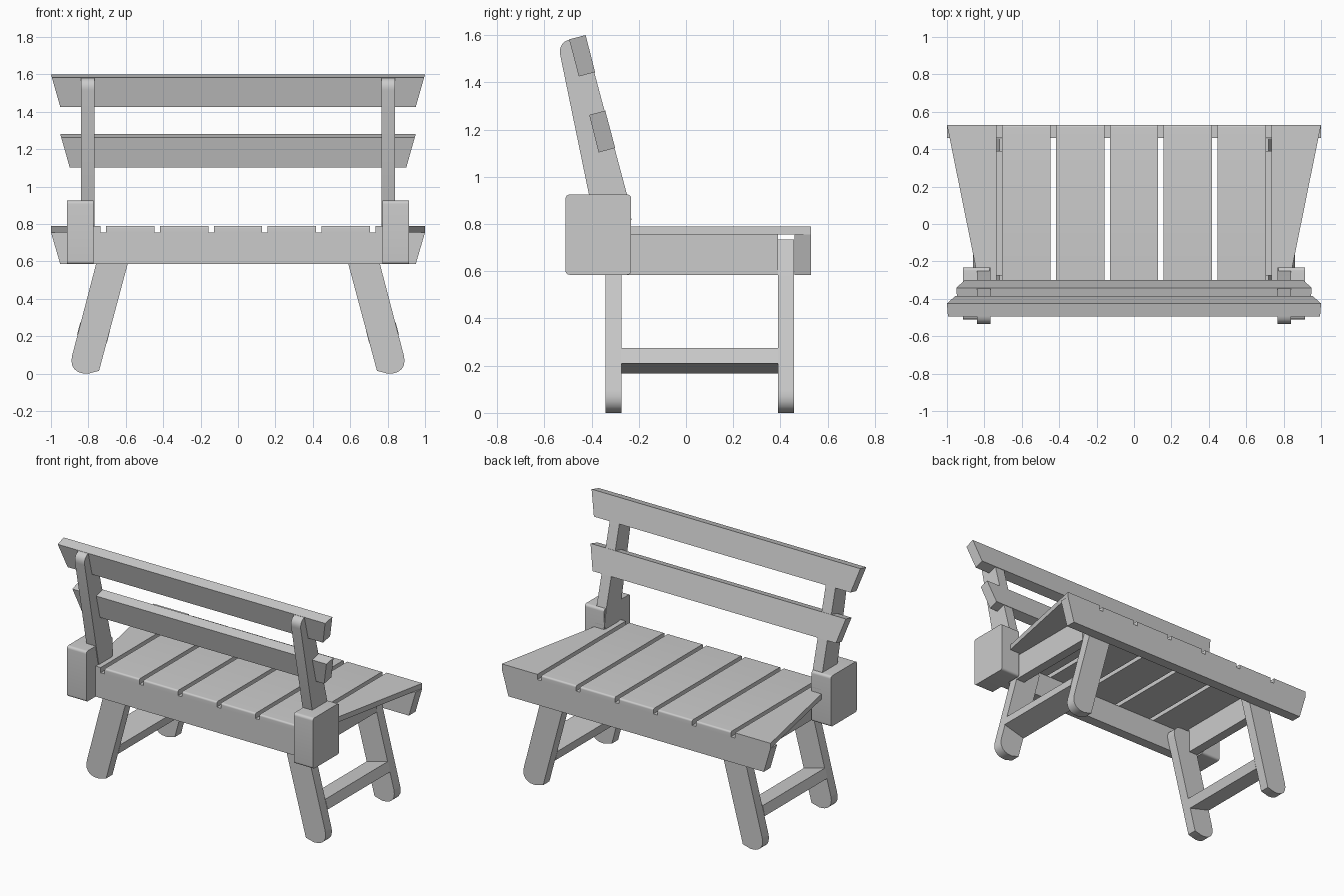
import bpy
import bmesh
from mathutils import Vector

cube = bpy.data.objects.get("Cube")
if cube:
    bpy.data.objects.remove(cube, do_unlink=True)

grey = bpy.data.materials.new("plain_grey")
grey.use_nodes = True
tone = (0.6, 0.6, 0.6, 1)
grey.diffuse_color = tone
grey.node_tree.nodes["Principled BSDF"].inputs["Base Color"].default_value = tone

parts = []


def rounded(corners, steps=6):
    """Turn (u, v, radius) corners into an outline with rounded corners."""
    out = []
    for i, (u, v, r) in enumerate(corners):
        p = Vector((u, v))
        if not r:
            out.append(p)
            continue
        a = p + (Vector(corners[i - 1][:2]) - p).normalized() * r
        b = p + (Vector(corners[(i + 1) % len(corners)][:2]) - p).normalized() * r
        for k in range(steps + 1):
            t = k / steps
            w = 0.8 * 2 * t * (1 - t)
            s = (1 - t) ** 2 + t ** 2 + w
            out.append((a * (1 - t) ** 2 + p * w + b * t ** 2) / s)
    return out


def prism(name, corners, axis, lo, hi, mirror=False):
    """Extrude an outline along an axis, optionally with a twin across x = 0."""
    outline = rounded([(c + (0,))[:3] for c in corners])
    place = {"x": lambda u, v, w: (w, u, v),
             "y": lambda u, v, w: (u, w, v),
             "z": lambda u, v, w: (u, v, w)}[axis]
    for side, sign in (("left_", 1), ("right_", -1)) if mirror else (("", 1),):
        bm = bmesh.new()
        rings = []
        for w in (lo, hi):
            ring = []
            for u, v in outline:
                x, y, z = place(u, v, w)
                ring.append(bm.verts.new((x * sign, y, z)))
            rings.append(ring)
            bm.faces.new(ring)
        n = len(outline)
        for i in range(n):
            j = (i + 1) % n
            bm.faces.new((rings[0][i], rings[0][j], rings[1][j], rings[1][i]))
        bmesh.ops.recalc_face_normals(bm, faces=bm.faces)
        mesh = bpy.data.meshes.new(side + name)
        bm.to_mesh(mesh)
        bm.free()
        mesh.materials.append(grey)
        obj = bpy.data.objects.new(side + name, mesh)
        bpy.context.collection.objects.link(obj)
        parts.append(obj)


BOTTOM, UNDER, TOP = 0.585, 0.755, 0.79
FRONT, BACK = -0.41, 0.53

# Seat planks: five straight ones and a flared one at each end
pitch, gap = 0.288, 0.03
edge = [(FRONT, UNDER), (BACK, UNDER), (BACK, TOP, 0.012), (FRONT, TOP, 0.012)]
for i in range(-2, 3):
    half = (pitch - gap) / 2
    prism(f"seat_plank_{i + 3}", edge, "x", i * pitch - half, i * pitch + half)
inner = 2.5 * pitch + gap / 2
prism("end_plank", [(inner, FRONT), (0.81, FRONT), (1, BACK), (inner, BACK)],
      "z", UNDER, TOP, True)

# Aprons under the plank ends, and the side rails
prism("rear_apron", [(-0.95, BOTTOM), (0.95, BOTTOM), (1, UNDER), (-1, UNDER)],
      "y", 0.46, BACK)
prism("front_apron", [(-0.8, BOTTOM), (0.8, BOTTOM), (0.81, UNDER), (-0.81, UNDER)],
      "y", FRONT, -0.34)
prism("side_rail", [(0.695, BOTTOM), (0.76, BOTTOM), (0.76, UNDER), (0.695, UNDER)],
      "y", -0.275, 0.39, True)

# Splayed legs and the stretchers between them
leg = [(0.55, 0.735, 0.08), (0.72, 0.735), (0.912, 0.0, 0.1), (0.8, 0.0),
       (0.743, 0.015)]
for name, y in (("front_leg", -0.34), ("rear_leg", 0.39)):
    prism(name, leg, "y", y, y + 0.067, True)
prism("stretcher", [(0.86, 0.21), (0.843, 0.275), (0.684, 0.232), (0.7, 0.167)],
      "y", -0.275, 0.39, True)

# Blocks that hold the back posts
prism("corner_block", [(-0.51, BOTTOM, 0.018), (-0.232, BOTTOM, 0.018),
                       (-0.232, 0.925, 0.018), (-0.51, 0.925, 0.018)],
      "x", 0.772, 0.915, True)

# Leaning posts with rounded ends
prism("back_post", [(-0.375, 0.75, 0.06), (-0.225, 0.79, 0.04), (-0.25, 0.925),
                    (-0.428, 1.59), (-0.545, 1.575, 0.06)],
      "x", 0.768, 0.84, True)


# Backrest boards: tilted section with slanted ends
def back_board(name, section, top_half, bottom_half):
    prism(name, section, "x", -1, 1)
    zs = [v for _, v in section]
    for vert in parts[-1].data.vertices:
        t = (vert.co.z - min(zs)) / (max(zs) - min(zs))
        vert.co.x *= bottom_half + (top_half - bottom_half) * t


back_board("upper_back_board", [(-0.495, 1.582), (-0.425, 1.6), (-0.385, 1.443),
                                (-0.454, 1.425)], 1.0, 0.95)
back_board("lower_back_board", [(-0.41, 1.262), (-0.342, 1.28), (-0.3, 1.122),
                                (-0.37, 1.103)], 0.95, 0.9)

# Smooth the rounded corners, keep edges crisp
bpy.ops.object.select_all(action="DESELECT")
for obj in parts:
    obj.select_set(True)
bpy.context.view_layer.objects.active = parts[0]
bpy.ops.object.shade_smooth_by_angle()
